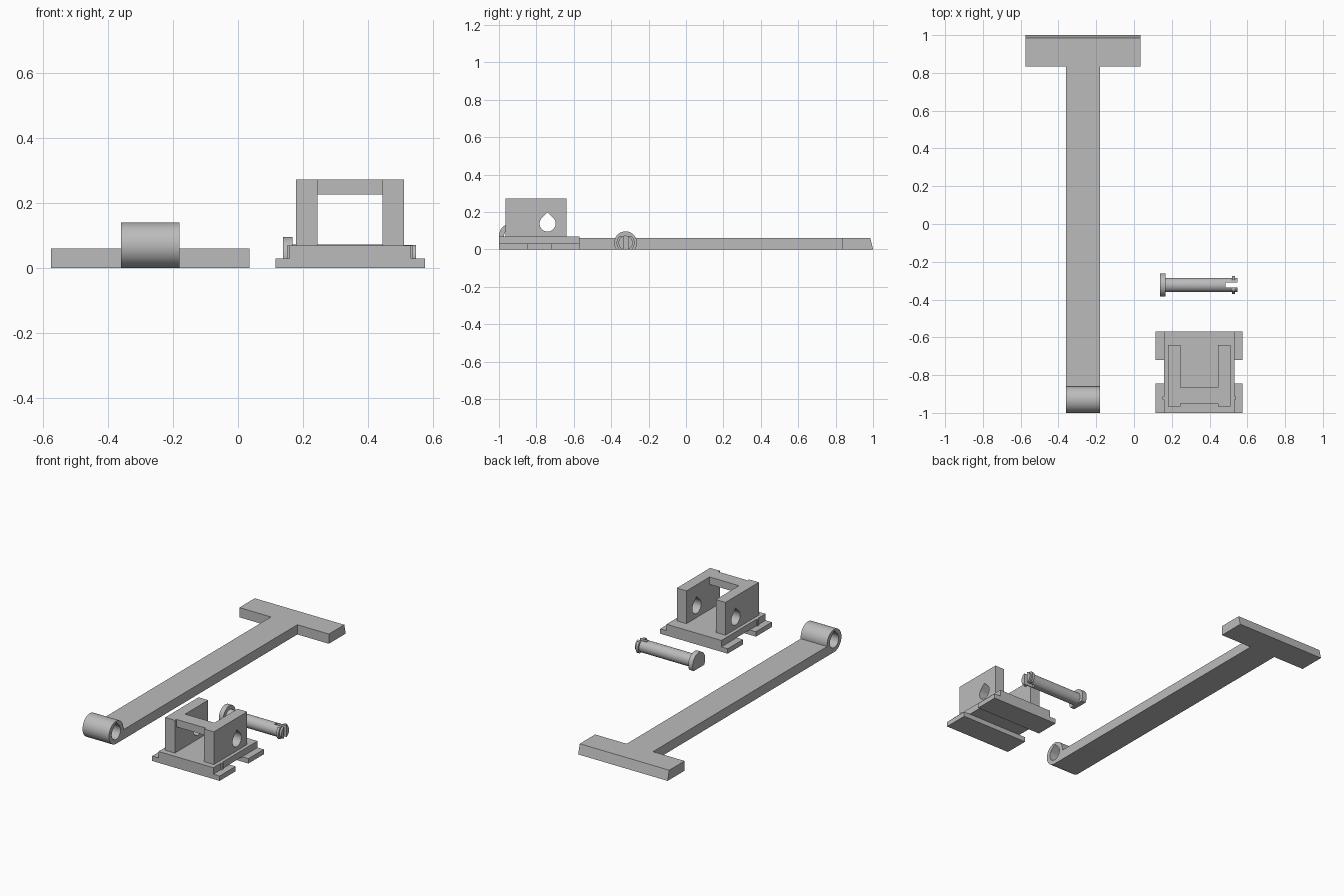
import bpy, bmesh, math

if "Cube" in bpy.data.objects:
    bpy.data.objects.remove(bpy.data.objects["Cube"])

grey = bpy.data.materials.new("plain_grey")
grey.diffuse_color = (0.5, 0.5, 0.5, 1)
grey.use_nodes = True
grey.node_tree.nodes["Principled BSDF"].inputs["Base Color"].default_value = grey.diffuse_color


def prism(name, profile, x0, x1):
    """Extrude a (y, z) profile along x."""
    bm = bmesh.new()
    face = bm.faces.new([bm.verts.new((x0, y, z)) for y, z in profile])
    moved = bmesh.ops.extrude_face_region(bm, geom=[face])["geom"]
    bmesh.ops.translate(bm, vec=(x1 - x0, 0, 0),
                        verts=[v for v in moved if isinstance(v, bmesh.types.BMVert)])
    bmesh.ops.recalc_face_normals(bm, faces=bm.faces)
    me = bpy.data.meshes.new(name)
    bm.to_mesh(me)
    bm.free()
    me.materials.append(grey)
    ob = bpy.data.objects.new(name, me)
    bpy.context.collection.objects.link(ob)
    return ob


def box(name, x0, x1, y0, y1, z0, z1):
    return prism(name, [(y0, z0), (y1, z0), (y1, z1), (y0, z1)], x0, x1)


def arc(cy, cz, r, a0, a1, n):
    angles = [math.radians(a0 + (a1 - a0) * i / n) for i in range(n + 1)]
    return [(cy + r * math.cos(a), cz + r * math.sin(a)) for a in angles]


def teardrop(cy, cz, r):
    """Round hole with a pointed 45 degree roof."""
    return arc(cy, cz, r, 135, 405, 36) + [(cy, cz + r * math.sqrt(2))]


def flat_bottom_disc(cy, cz, r, top=None):
    """Circle cut flat at z = 0, and at a top height if given."""
    low = math.degrees(math.asin(-cz / r))
    if top is None:
        return arc(cy, cz, r, low, 180 - low, 40)
    high = math.degrees(math.asin((top - cz) / r))
    return arc(cy, cz, r, low, high, 12) + arc(cy, cz, r, 180 - high, 180 - low, 12)


def combine(ob, other, operation):
    mod = ob.modifiers.new(operation, 'BOOLEAN')
    mod.operation, mod.solver, mod.object = operation, 'EXACT', other
    bpy.context.view_layer.update()
    result = bpy.data.meshes.new_from_object(
        ob.evaluated_get(bpy.context.evaluated_depsgraph_get()))
    ob.modifiers.clear()
    ob.data = result
    bpy.data.objects.remove(other)


def smooth(ob):
    bpy.ops.object.select_all(action='DESELECT')
    ob.select_set(True)
    bpy.context.view_layer.objects.active = ob
    bpy.ops.object.shade_smooth_by_angle(angle=math.radians(30))


# Arm: flat bar ending in a hinge barrel, with a bevelled crossbar
start = math.degrees(math.asin(-0.01 / 0.07))
arm = prism("hinge_arm", [(0.835, 0), (0.835, 0.06)]
            + arc(-0.93, 0.07, 0.07, start, 270, 48), -0.36, -0.18)
combine(arm, prism("barrel_hole", teardrop(-0.93, 0.07, 0.043), -0.4, -0.1), 'DIFFERENCE')
smooth(arm)
prism("crossbar", [(0.835, 0), (1, 0), (0.985, 0.06), (0.835, 0.06)], -0.575, 0.035)

# Bracket base: two rails with a channel between, under a thicker plate
CX = 0.345
base = box("bracket_base", CX - 0.187, CX + 0.187, -1, -0.57, 0.03, 0.07)
for y0, y1 in ((-1, -0.845), (-0.72, -0.57)):
    combine(base, box("rail", CX - 0.23, CX + 0.23, y0, y1, 0, 0.03), 'UNION')

# Bracket walls with hinge holes, and small ridges beside the base
for side, word in ((-1, "left"), (1, "right")):
    xs = sorted((CX + side * 0.1, CX + side * 0.166))
    wall = box(word + "_wall", *xs, -0.965, -0.64, 0.07, 0.272)
    combine(wall, prism("wall_hole", teardrop(-0.74, 0.138, 0.043), xs[0] - 0.1, xs[1] + 0.1),
            'DIFFERENCE')
    smooth(wall)
    xs = sorted((CX + side * 0.187, CX + side * 0.194))
    box(word + "_ridge", *xs, -0.928, -0.912, 0.03, 0.07)

# Bridge joining the tops of the walls
box("bridge", CX - 0.1, CX + 0.1, -0.95, -0.865, 0.226, 0.272)

# Hinge pin: head, shaft and barbed split tip
PY, PZ = -0.323, 0.035
pin_head = prism("pin_head", flat_bottom_disc(PY, PZ, 0.061), 0.138, 0.168)
shaft = prism("pin_shaft", flat_bottom_disc(PY, PZ, 0.038), 0.168, 0.548)
combine(shaft, prism("barb", flat_bottom_disc(PY, PZ, 0.048, 0.07), 0.52, 0.536), 'UNION')
combine(shaft, box("slot", 0.485, 0.6, PY - 0.012, PY + 0.012, -0.1, 0.2), 'DIFFERENCE')
smooth(pin_head)
smooth(shaft)
